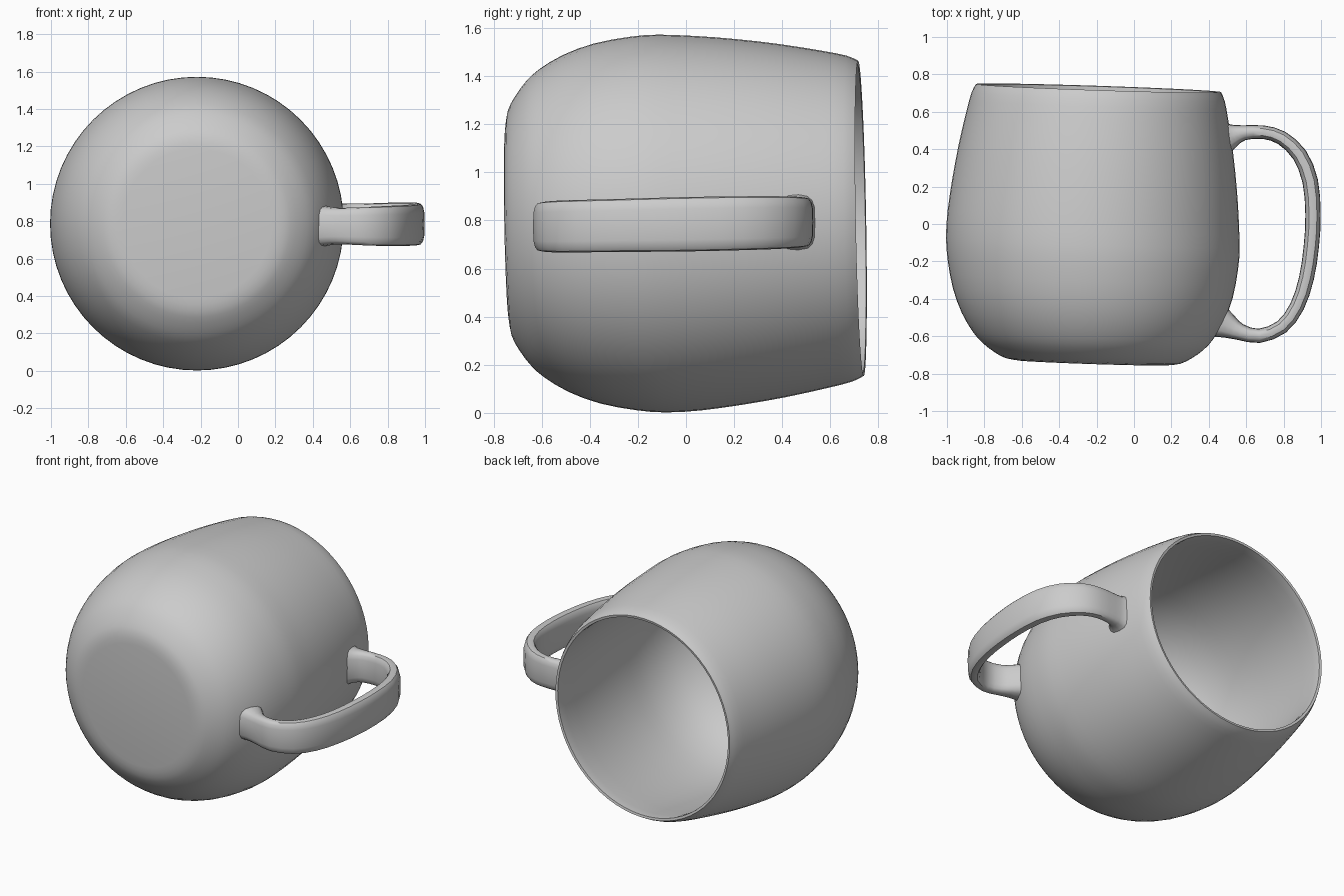
import bpy, bmesh, math
from mathutils import Vector

if "Cube" in bpy.data.objects:
    bpy.data.objects.remove(bpy.data.objects["Cube"])

grey = bpy.data.materials.new("light grey")
grey.diffuse_color = (0.6, 0.6, 0.6, 1)
grey.use_nodes = True
grey.node_tree.nodes["Principled BSDF"].inputs["Base Color"].default_value = grey.diffuse_color


def smooth_path(points, steps):
    """Catmull-Rom interpolation through points of any dimension."""
    pts = [Vector(p) for p in points]
    pts = [2 * pts[0] - pts[1]] + pts + [2 * pts[-1] - pts[-2]]
    out = []
    for a, b, c, d in zip(pts, pts[1:], pts[2:], pts[3:]):
        for i in range(steps):
            t = i / steps
            out.append(0.5 * (2 * b + (c - a) * t + (2 * a - 5 * b + 4 * c - d) * t * t
                              + (3 * b - a - 3 * c + d) * t ** 3))
    return out + [pts[-2]]


def loft(name, rings):
    """Skin closed rings of points and cap both ends."""
    bm = bmesh.new()
    loops = [[bm.verts.new(p) for p in ring] for ring in rings]
    n = len(loops[0])
    for a, b in zip(loops, loops[1:]):
        for i in range(n):
            j = (i + 1) % n
            bm.faces.new((a[i], a[j], b[j], b[i]))
    bm.faces.new(loops[0])
    bm.faces.new(loops[-1])
    bmesh.ops.recalc_face_normals(bm, faces=bm.faces)
    mesh = bpy.data.meshes.new(name)
    bm.to_mesh(mesh)
    bm.free()
    obj = bpy.data.objects.new(name, mesh)
    bpy.context.collection.objects.link(obj)
    mesh.materials.append(grey)
    bpy.ops.object.select_all(action='DESELECT')
    obj.select_set(True)
    bpy.context.view_layer.objects.active = obj
    bpy.ops.object.shade_smooth_by_angle(angle=math.radians(40))
    return obj


# Mug body: (radius, y) profile, outside from the base to the rim, then inside
outer = [(.40, -.742), (.47, -.731), (.53, -.70), (.59, -.655), (.64, -.60),
         (.70, -.50), (.748, -.37), (.776, -.22), (.785, -.10), (.778, .05),
         (.76, .22), (.734, .40), (.70, .58), (.677, .68), (.655, .727)]
inner = [(.640, .724), (.642, .66), (.672, .40), (.69, .15), (.69, -.05),
         (.675, -.20), (.635, -.34), (.57, -.45), (.49, -.53), (.40, -.57), (.30, -.585)]


def body_ring(r, y, n=64):
    # the axis drifts and tips slightly towards the rim
    shift = max(0, y) / 0.73
    cx, cz = -.22 + .03 * shift, .787 + .022 * shift
    ring = []
    for i in range(n):
        a = 2 * math.pi * i / n
        dx, dz = r * math.cos(a), r * math.sin(a)
        ring.append((cx + dx, y - .033 * dx - .018 * dz, cz + dz))
    return ring


loft("mug_body", [body_ring(*p) for p in smooth_path(outer, 2) + smooth_path(inner, 2)])

# Handle: (x, y, half thickness, half width) stations, flared where it joins the body
stations = [(.50, .465, .085, .118), (.535, .474, .060, .106), (.59, .488, .040, .102),
            (.69, .491, .036, .102), (.79, .460, .038, .106), (.885, .37, .041, .11),
            (.942, .23, .042, .112), (.957, .05, .041, .113), (.948, -.12, .041, .112),
            (.922, -.29, .040, .11), (.872, -.44, .039, .109), (.79, -.55, .038, .107),
            (.67, -.598, .038, .102), (.57, -.578, .044, .098), (.51, -.550, .064, .100),
            (.44, -.515, .095, .112)]
path = smooth_path(stations, 2)


def power(v, e):
    return math.copysign(abs(v) ** e, v)


rings = []
for k, (x, y, thick, wide) in enumerate(path):
    p, q = path[max(k - 1, 0)], path[min(k + 1, len(path) - 1)]
    t = Vector((q[0] - p[0], q[1] - p[1])).normalized()
    ring = []
    for i in range(16):
        a = 2 * math.pi * i / 16
        u, w = thick * power(math.cos(a), .7), wide * power(math.sin(a), .58)
        ring.append((x - t.y * u, y + t.x * u, .784 + .018 * y + w))
    rings.append(ring)
loft("handle", rings)
